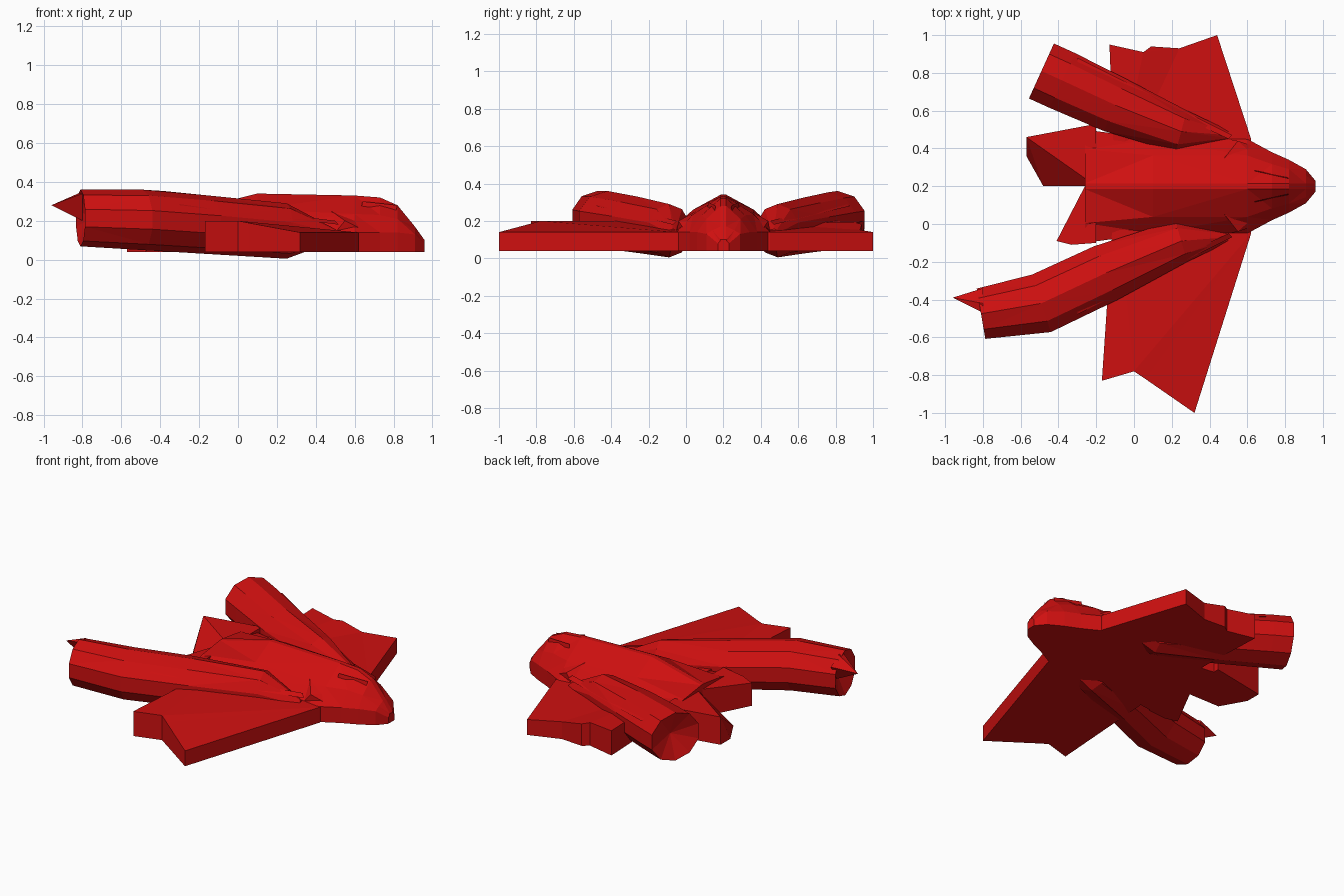
import bpy, bmesh, math
from mathutils import Vector

default_cube = bpy.data.objects.get("Cube")
if default_cube:
    bpy.data.objects.remove(default_cube)

red = bpy.data.materials.new("hull red")
red.use_nodes = True
red.diffuse_color = (0.62, 0.005, 0.005, 1)
red.node_tree.nodes["Principled BSDF"].inputs["Base Color"].default_value = red.diffuse_color

MIDDLE = 0.2  # the craft's centre line in y
FLOOR = 0.04  # underside of the hull


def finish(name, bm):
    """Triangulate the facets, turn them outward and make a red object."""
    bmesh.ops.triangulate(bm, faces=bm.faces[:])
    bmesh.ops.recalc_face_normals(bm, faces=bm.faces[:])
    mesh = bpy.data.meshes.new(name)
    bm.to_mesh(mesh)
    bm.free()
    mesh.materials.append(red)
    bpy.context.collection.objects.link(bpy.data.objects.new(name, mesh))


def loft(name, rings, dent=None):
    """Skin equal rings; an optional dent point sinks the last cap into a cone."""
    bm = bmesh.new()
    rows = [[bm.verts.new(point) for point in ring] for ring in rings]
    for row, after in zip(rows, rows[1:]):
        for i in range(len(row)):
            bm.faces.new((row[i - 1], row[i], after[i], after[i - 1]))
    bm.faces.new(rows[0])
    last = rows[-1]
    if dent:
        centre = bm.verts.new(dent)
        for i in range(len(last)):
            bm.faces.new((last[i - 1], last[i], centre))
    else:
        bm.faces.new(last)
    finish(name, bm)


def level(outline, z):
    return [(x, y, z) for x, y in outline]


def slab(name, outline, top):
    """Flat-bottomed plate whose top height follows a rule along x."""
    loft(name, [level(outline, FLOOR), [(x, y, top(x)) for x, y in outline]])


def solid(name, points):
    """Faceted chunk wrapped around a few corner points."""
    bm = bmesh.new()
    corners = [bm.verts.new(point) for point in points]
    bmesh.ops.convex_hull(bm, input=corners)
    finish(name, bm)


def hull_ring(x, width, side, ridge):
    """Mirrored cross-section: upright side, sloping shoulder, narrow ridge."""
    shoulder = side + (ridge - side) * 0.5
    half = [(width, FLOOR), (width, side), (width * 0.65, shoulder), (0.015, ridge)]
    section = half + [(-y, z) for y, z in reversed(half)]
    return [(x, MIDDLE + y, z) for y, z in section]


def engine(name, path, sides=10):
    """Ten-sided pod along a path of (x, y, half width), thin at the front."""
    rings = []
    for i, (x, y, width) in enumerate(path):
        ahead, behind = path[max(i - 1, 0)], path[min(i + 1, len(path) - 1)]
        along = Vector((ahead[0] - behind[0], ahead[1] - behind[1], 0)).normalized()
        across = Vector((-along.y, along.x, 0))
        # The pod swells and rises toward the rear
        fullness = min(1, width / 0.115)
        low = 0.02 - 0.06 * x
        high = min(0.36, 0.315 - 0.1 * x)
        centre = Vector((x, y, (low + high) / 2))
        height = (high - low) / 2 * fullness
        ring = []
        for k in range(sides):
            angle = math.tau * (k + 0.5) / sides
            sideways = across * width * math.cos(angle) / math.cos(math.pi / sides)
            ring.append(centre + sideways + Vector((0, 0, height * math.sin(angle))))
        rings.append(ring)
    loft(name, rings, dent=centre + along * 0.06)


# Central hull, nose toward +x
loft("hull", [
    hull_ring(0.96, 0.03, 0.08, 0.1),
    hull_ring(0.91, 0.09, 0.13, 0.17),
    hull_ring(0.82, 0.14, 0.14, 0.28),
    hull_ring(0.73, 0.18, 0.14, 0.32),
    hull_ring(0.6, 0.25, 0.14, 0.33),
    hull_ring(0.1, 0.25, 0.18, 0.34),
    hull_ring(-0.26, 0.3, 0.2, 0.25),
])


# Wings, thicker toward the trailing edge, with notched tips
def wing_top(x):
    return max(0.14, min(0.2, 0.2 - 0.2 * x))


slab("wing_right", [
    (0.6, MIDDLE), (0.62, -0.05), (0.32, -1), (0.06, -0.82), (0, -0.78),
    (-0.17, -0.83), (-0.1, MIDDLE),
], wing_top)
slab("wing_left", [
    (0.6, MIDDLE), (0.62, 0.45), (0.44, 1), (0.24, 0.93), (0.09, 0.94),
    (0.05, 0.91), (-0.13, 0.95), (-0.1, MIDDLE),
], wing_top)

# Split tail prongs
slab("tail_prong_right", [
    (-0.2, MIDDLE), (-0.26, MIDDLE), (-0.41, -0.09), (-0.33, -0.11), (-0.2, -0.1),
], lambda x: 0.27 + 0.2 * x)
prong_root = [(-0.2, MIDDLE), (-0.57, 0.46), (-0.2, 0.53)]
solid("tail_prong_left",
      level(prong_root + [(-0.48, MIDDLE), (-0.57, 0.36)], FLOOR)
      + level(prong_root + [(-0.52, 0.44)], 0.22))

# Engine pods, the right one bent at the rear
engine("engine_right", [
    (0.5, -0.07, 0.025), (0.25, -0.09, 0.115), (-0.15, -0.26, 0.155),
    (-0.49, -0.42, 0.16), (-0.81, -0.475, 0.135),
])
engine("engine_left", [
    (0.5, 0.47, 0.025), (0.25, 0.49, 0.115), (-0.1, 0.63, 0.15),
    (-0.38, 0.76, 0.16), (-0.49, 0.81, 0.16),
])

# Jagged point behind the right engine
solid("engine_point", [
    (-0.96, -0.39, 0.28), (-0.8, -0.34, 0.3), (-0.8, -0.42, 0.35),
    (-0.8, -0.47, 0.34), (-0.8, -0.4, 0.2),
])

# Mirrored strakes, cheek pods and cockpit ribs
for label, side in (("left", 1), ("right", -1)):
    def mirrored(*points):
        return [(x, MIDDLE + side * y, z) for x, y, z in points]

    solid("strake_" + label, mirrored(
        (0.52, 0.27, 0.18), (0.5, 0.25, 0.2), (-0.3, 0.63, 0.3), (-0.3, 0.68, 0.28)))
    solid("cheek_pod_" + label, mirrored(
        (0.69, 0.14, 0.14), (0.67, 0.2, 0.14), (0.5, 0.25, 0.14),
        (0.55, 0.24, 0.2), (0.48, 0.15, 0.25), (0.66, 0.14, 0.2)))
    solid("cockpit_rib_" + label, mirrored(
        (0.82, 0.04, 0.28), (0.8, 0.06, 0.2), (0.62, 0.1, 0.2), (0.64, 0.08, 0.3)))
